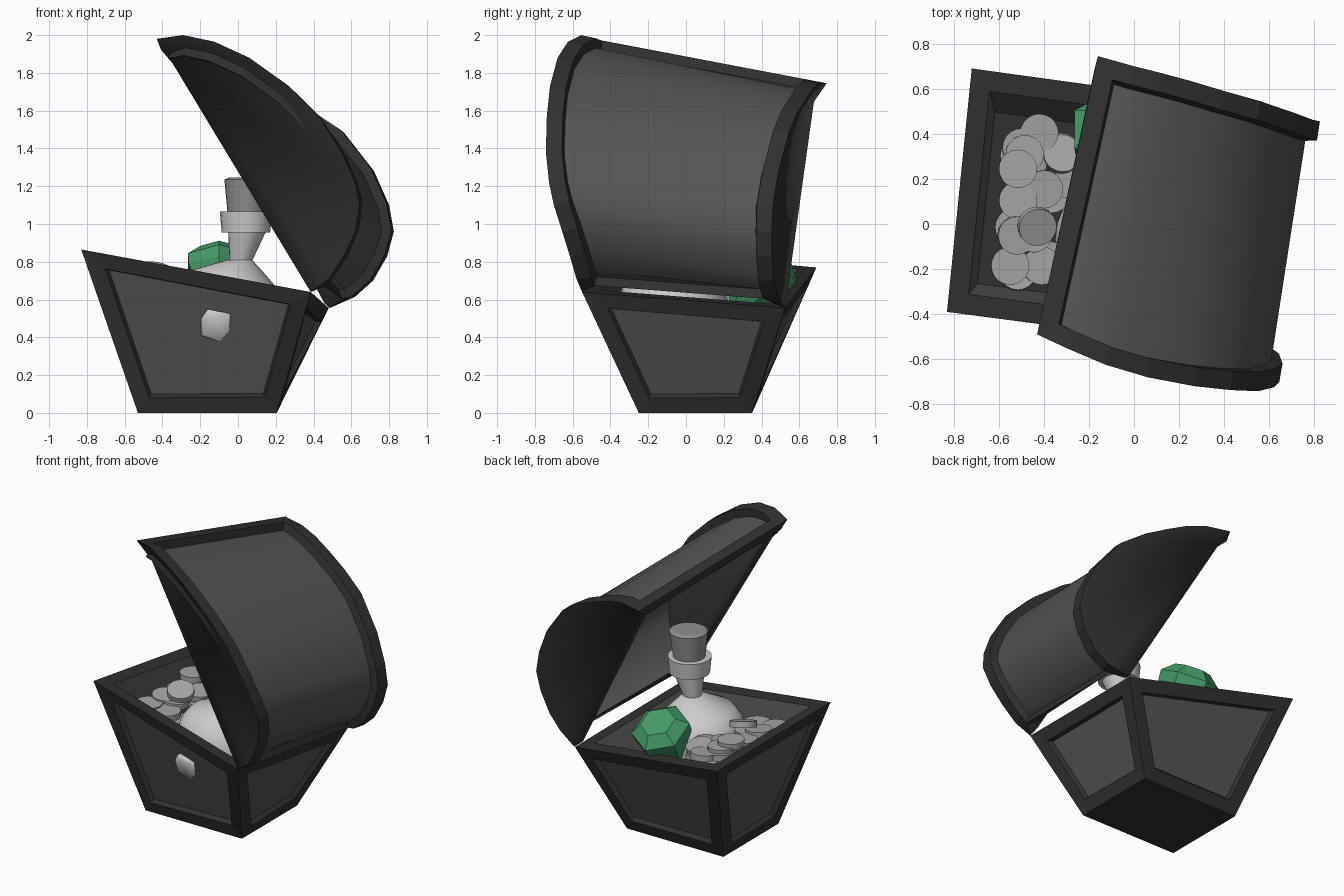
import bpy, bmesh, math, random
from mathutils import Vector, Euler

if "Cube" in bpy.data.objects:
    bpy.data.objects.remove(bpy.data.objects["Cube"])

random.seed(4)


def shade(name, r, g=None, b=None):
    m = bpy.data.materials.new(name)
    m.diffuse_color = (r, r if g is None else g, r if b is None else b, 1)
    m.use_nodes = True
    m.node_tree.nodes["Principled BSDF"].inputs["Base Color"].default_value = m.diffuse_color
    return m


frame_mat = shade("dark_frame", .03)
panel_mat = shade("panel", .09)
coin_mat = shade("coin_grey", .38)
glass_mat = shade("pale_glass", 1.0)
neck_mat = shade("neck_grey", .6)
stopper_mat = shade("stopper_grey", .28)
gem_mat = shade("gem_green", .06, .33, .14)


def finish(bm, name, *mats):
    me = bpy.data.meshes.new(name)
    bm.to_mesh(me)
    bm.free()
    for m in mats:
        me.materials.append(m)
    ob = bpy.data.objects.new(name, me)
    bpy.context.collection.objects.link(ob)
    return ob


def rings(name, mat, specs, sides, phase=0.0, smooth=False):
    """Stack of rings (x, y, z, radius) skinned and capped."""
    bm = bmesh.new()
    loops = []
    for x, y, z, r in specs:
        loops.append([bm.verts.new((x + r * math.cos(phase + 2 * math.pi * i / sides),
                                    y + r * math.sin(phase + 2 * math.pi * i / sides), z))
                      for i in range(sides)])
    for a, b in zip(loops, loops[1:]):
        for i in range(sides):
            j = (i + 1) % sides
            bm.faces.new((a[i], a[j], b[j], b[i])).smooth = smooth
    bm.faces.new(loops[0])
    bm.faces.new(loops[-1])
    bmesh.ops.recalc_face_normals(bm, faces=bm.faces)
    for e in bm.edges:
        if e.calc_face_angle(0) > math.radians(40):
            e.smooth = False
    return finish(bm, name, mat)


# Chest body: level base, tilted flared rim, recessed panels and cavity
bm = bmesh.new()
base = [bm.verts.new(p) for p in
        [(-.53, -.25, 0), (.205, -.25, 0), (.205, .35, 0), (-.53, .35, 0)]]
rim = [bm.verts.new(p) for p in
       [(-.83, -.39, .865), (.385, -.55, .64), (.48, .525, .555), (-.72, .69, .77)]]
bm.faces.new(base)
top = bm.faces.new(rim)
sides = [bm.faces.new((base[i], base[(i + 1) % 4], rim[(i + 1) % 4], rim[i])) for i in range(4)]
bmesh.ops.recalc_face_normals(bm, faces=bm.faces)
bmesh.ops.inset_individual(bm, faces=sides, thickness=.085, use_even_offset=True)
bmesh.ops.inset_individual(bm, faces=sides, thickness=.012, depth=-.03, use_even_offset=True)
bmesh.ops.inset_individual(bm, faces=[top], thickness=.09, use_even_offset=True)
cavity = bmesh.ops.inset_individual(bm, faces=[top], thickness=.07, depth=-.2,
                                    use_even_offset=True)["faces"]
for f in sides + list(cavity):
    f.material_index = 1
top.material_index = 0
finish(bm, "chest_body", frame_mat, panel_mat)

# Lid: barrel skinned between the front and back end arcs
front_arc = [(-.43, -.49, 1.98), (-.29, -.555, 2.0), (-.125, -.625, 1.965), (.06, -.68, 1.88),
             (.27, -.72, 1.73), (.43, -.737, 1.57), (.55, -.742, 1.38), (.62, -.725, 1.22),
             (.645, -.70, 1.1), (.62, -.655, .96), (.56, -.615, .83), (.48, -.58, .71),
             (.385, -.55, .64)]
back_arc = [(-.16, .745, 1.745), (0, .70, 1.745), (.12, .67, 1.715), (.25, .635, 1.66),
            (.4, .59, 1.59), (.56, .545, 1.485), (.72, .49, 1.28), (.80, .46, 1.10),
            (.825, .455, .96), (.79, .455, .83), (.715, .465, .70), (.62, .485, .615),
            (.485, .525, .555)]
bm = bmesh.new()
A = [bm.verts.new(p) for p in front_arc]
B = [bm.verts.new(p) for p in back_arc]
skin = [bm.faces.new((A[i], A[i + 1], B[i + 1], B[i])) for i in range(len(A) - 1)]
# slightly dished end plates, leaving a pointed tip at the top corner
dish, caps = [], []
for arc, other in ((A, B), (B, A)):
    push = (other[0].co - arc[0].co).normalized() * .05
    c = bm.verts.new(arc[0].co.lerp(arc[-1].co, .09) + push)
    dish.append(c)
    caps += [bm.faces.new((c, arc[i], arc[i + 1])) for i in range(len(arc) - 1)]
mouth = bm.faces.new((A[0], dish[0], A[-1], B[-1], dish[1], B[0]))
bmesh.ops.recalc_face_normals(bm, faces=bm.faces)
bars = bmesh.ops.inset_region(bm, faces=skin, thickness=.085, use_even_offset=True)["faces"]
hinge_ends = [Vector(front_arc[-1]), Vector(back_arc[-1])]
hinge_bar = [f for f in bars
             if all(any((v.co - p).length < 1e-4 for v in f.verts) for p in hinge_ends)]
bmesh.ops.inset_region(bm, faces=skin, thickness=.01, depth=-.05, use_even_offset=True)
bmesh.ops.delete(bm, geom=hinge_bar + [mouth], context="FACES")
for f in bm.faces:
    f.material_index = 0
for group in (skin, caps):
    for f in group:
        f.smooth = True
        for e in f.edges:
            e.smooth = all(g in group for g in e.link_faces)
for f in skin:
    f.material_index = 1
lid = finish(bm, "chest_lid", frame_mat, panel_mat)
shell = lid.modifiers.new("shell", "SOLIDIFY")
shell.thickness = .07
shell.offset = -1

# Lock plate on the sloping front panel
bm = bmesh.new()
outline = [(-.16, .55), (-.04, .525), (-.035, .43), (-.09, .37), (-.195, .41), (-.195, .5)]
layers = []
for depth, scale in ((.04, 1), (0, 1), (-.012, .85)):
    layers.append([bm.verts.new((-.12 + (x + .12) * scale,
                                 -.25 - .32 * z + depth,
                                 .46 + (z - .46) * scale)) for x, z in outline])
for a, b in zip(layers, layers[1:]):
    for i in range(6):
        j = (i + 1) % 6
        bm.faces.new((a[i], a[j], b[j], b[i]))
bm.faces.new(layers[0])
bm.faces.new(layers[-1])
bmesh.ops.recalc_face_normals(bm, faces=bm.faces)
for f in bm.faces:
    f.smooth = True
finish(bm, "lock_plate", neck_mat)

# Flask: slumped bulb, tapered neck, collar and stopper
rings("flask_bulb", glass_mat, [(-.05, -.07, .5, .28), (-.06, -.07, .6, .29),
                                (-.07, -.07, .68, .26), (-.07, -.075, .75, .2),
                                (.01, -.09, .81, .065)], 24, smooth=True)
rings("flask_neck", neck_mat, [(.012, -.09, .79, .056), (.048, -.1, .96, .1)], 24, smooth=True)
rings("flask_collar", glass_mat, [(.042, -.1, .955, .128), (.042, -.1, 1.065, .138)],
      24, smooth=True)
rings("flask_stopper", stopper_mat, [(.045, -.1, 1.05, .1), (.05, -.1, 1.235, .122),
                                     (.05, -.1, 1.245, .1)], 24, smooth=True)

# Green cut gem, leaning towards the back
gem = rings("gem", gem_mat, [(0, 0, -.25, .06), (0, 0, -.02, .185), (0, 0, .045, .19),
                             (0, 0, .11, .115)], 6, phase=math.pi / 6)
gem.location = (-.1, .4, .76)
gem.rotation_euler = (-.5, 0, 0)

# Coins: visible top layer plus a lower layer
coins = [(-.42, .405, .70), (-.5, .34, .70), (-.485, .31, .725), (-.515, .245, .75),
         (-.4, .155, .69), (-.515, .105, .70), (-.43, -.01, .755), (-.52, -.05, .71),
         (-.41, -.185, .68), (-.55, -.185, .695), (-.32, .31, .69), (-.3, .2, .67)]
coins += [(x + random.uniform(-.03, .05), y + random.uniform(-.04, .04), z - .06)
          for x, y, z in coins]
for n, (x, y, z) in enumerate(coins):
    coin = rings(f"coin_{n + 1}", coin_mat, [(0, 0, -.02, .085), (0, 0, .02, .085)],
                 20, smooth=True)
    coin.location = (x, y, z)
    tilt = .35 if n in (6, 10) else .1
    coin.rotation_euler = Euler((random.uniform(-tilt, tilt), random.uniform(0, tilt), 0))
